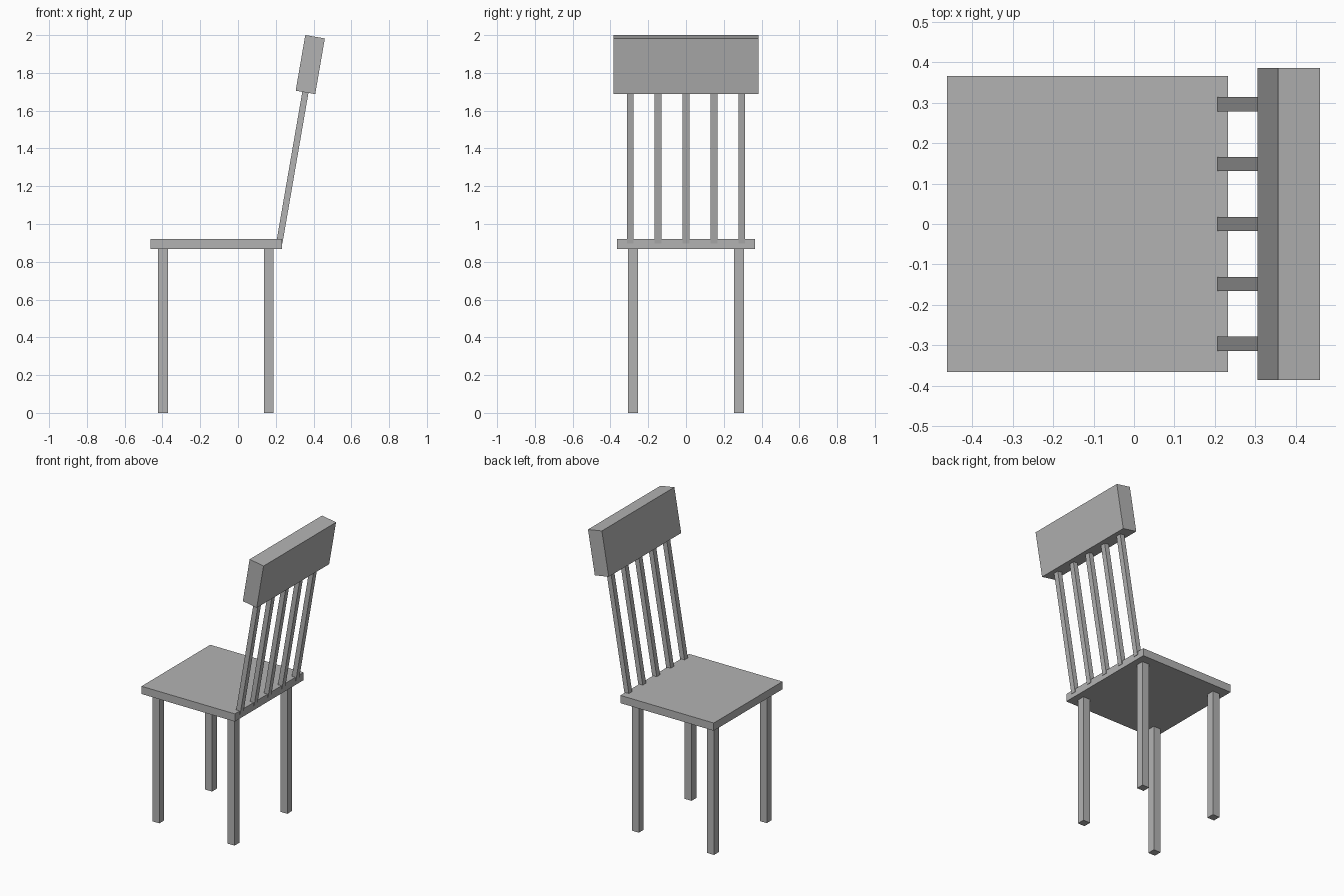
import bpy
import math
from mathutils import Matrix, Vector

cube = bpy.data.objects.get("Cube")
if cube:
    bpy.data.objects.remove(cube, do_unlink=True)

grey = bpy.data.materials.new("plain_grey")
grey.use_nodes = True
colour = (0.45, 0.45, 0.45, 1)
grey.diffuse_color = colour
grey.node_tree.nodes["Principled BSDF"].inputs["Base Color"].default_value = colour

TILT = math.radians(9.8)


def box(name, centre, size, tilt=0.0):
    """Add a box, leaning towards +x by the tilt angle."""
    bpy.ops.mesh.primitive_cube_add(size=1)
    obj = bpy.context.object
    obj.name = name
    obj.data.transform(Matrix.Rotation(tilt, 4, "Y") @ Matrix.Diagonal((*size, 1)))
    obj.location = centre
    obj.data.materials.append(grey)
    return obj


# Seat
box("seat", (-0.115, 0, 0.894), (0.694, 0.73, 0.052))

# Legs
for row, x in (("front", -0.397), ("rear", 0.163)):
    for side, y in (("right", -0.28), ("left", 0.28)):
        box(f"{row}_{side}_leg", (x, y, 0.435), (0.052, 0.052, 0.87))

# Leaning back spindles, running from the seat into the top rail
low = Vector((0.219, 0, 0.9))
lean = Vector((math.sin(TILT), 0, math.cos(TILT)))
length = 0.83
for i in range(-2, 3):
    centre = low + lean * length / 2
    centre.y = i * 0.148
    box(f"back_spindle_{i + 3}", centre, (0.033, 0.035, length), TILT)

# Top rail
box("top_rail", (0.3825, 0, 1.844), (0.105, 0.77, 0.299), TILT)
